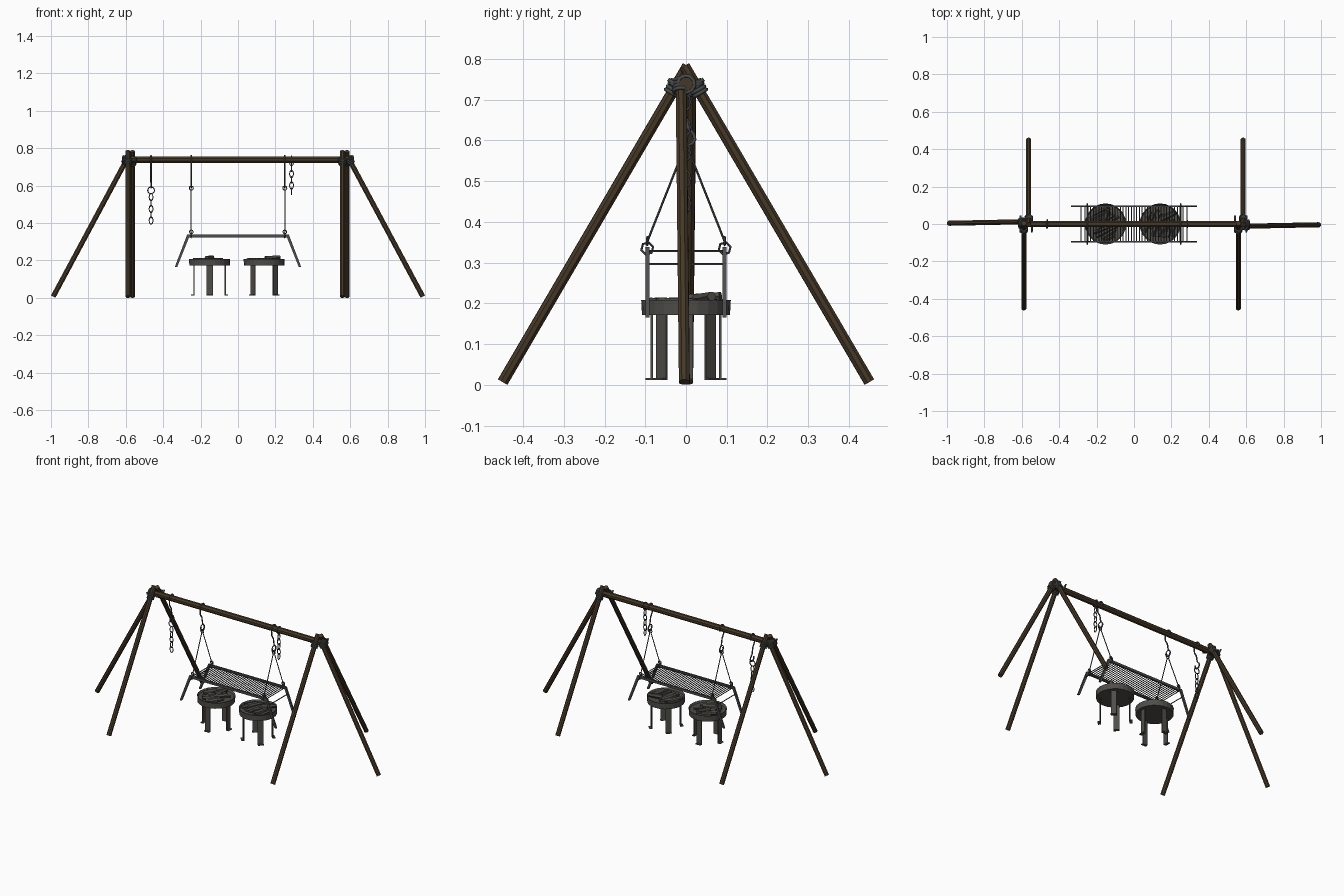
import bpy, bmesh, math, random
from mathutils import Vector, Matrix

if "Cube" in bpy.data.objects:
    bpy.data.objects.remove(bpy.data.objects["Cube"])
random.seed(4)

def mat(name, rgb):
    m = bpy.data.materials.new(name)
    m.diffuse_color = (*rgb, 1)
    m.use_nodes = True
    m.node_tree.nodes["Principled BSDF"].inputs["Base Color"].default_value = m.diffuse_color
    return m

WOOD = mat("dark wood", (0.060, 0.040, 0.020))
METAL = mat("dark metal", (0.070, 0.072, 0.070))
IRON = mat("bowl iron", (0.078, 0.075, 0.066))
ROPE = mat("grey rope", (0.062, 0.066, 0.066))
COAL = mat("charred logs", (0.066, 0.062, 0.053))

def finish(name, bm, material, smooth=False):
    bmesh.ops.recalc_face_normals(bm, faces=bm.faces[:])
    me = bpy.data.meshes.new(name)
    bm.to_mesh(me)
    bm.free()
    me.materials.append(material)
    if smooth:
        me.shade_smooth()
    ob = bpy.data.objects.new(name, me)
    bpy.context.collection.objects.link(ob)
    return ob

def sweep(bm, pts, r, sides=6, closed=False):
    """Round tube through points."""
    pts = [Vector(p) for p in pts]
    n = len(pts)
    rings, u = [], None
    for i, p in enumerate(pts):
        a = pts[i - 1] if (i or closed) else p
        b = pts[(i + 1) % n] if (i < n - 1 or closed) else p
        t = (b - a).normalized()
        if u is None:
            u = t.orthogonal()
        u = (u - t * u.dot(t)).normalized()
        v = t.cross(u)
        rings.append([bm.verts.new(p + r * (math.cos(q) * u + math.sin(q) * v))
                      for q in (2 * math.pi * (k + .5) / sides for k in range(sides))])
    for i in range(n if closed else n - 1):
        A, B = rings[i], rings[(i + 1) % n]
        for k in range(sides):
            j = (k + 1) % sides
            bm.faces.new((A[k], A[j], B[j], B[k]))
    if not closed:
        bm.faces.new(rings[0])
        bm.faces.new(rings[-1])

def loop(bm, c, axis, rx, ry, r, n=12, sides=5, up=None):
    """Closed ring or chain link around an axis; ry runs along 'up'."""
    axis = Vector(axis).normalized()
    v = Vector(up) if up else axis.orthogonal().normalized()
    u = axis.cross(v).normalized()
    c = Vector(c)
    sweep(bm, [c + u * rx * math.cos(2 * math.pi * k / n) + v * ry * math.sin(2 * math.pi * k / n)
               for k in range(n)], r, sides, True)

def box(bm, size, m):
    bmesh.ops.create_cube(bm, size=1, matrix=m @ Matrix.Diagonal((*size, 1)))

def pole(name, a, b, r):
    bm = bmesh.new()
    sweep(bm, [a, b], r, 8)
    finish(name, bm, WOOD)

# Wooden frame: beam, crossed legs, outer braces, lashings
pole("crossbeam", (-.62, 0, .738), (.62, 0, .738), .018)
for s, side in ((-1, "left"), (1, "right")):
    xf, xb = (-.589, -.564) if s < 0 else (.558, .583)
    legs = {"front_leg": ((xf, -.45, .007), (xf, .004, .783)),
            "back_leg": ((xb, .45, .007), (xb, -.004, .783)),
            "brace": ((s * .988, -s * .004, .007), (s * .592, -s * .012, .745))}
    bm = bmesh.new()
    for nm, (a, b) in legs.items():
        pole(f"{side}_{nm}", a, b, .0142)
        a, b = Vector(a), Vector(b)
        d = (b - a).normalized()
        back = .0 if nm == "brace" else .05
        for k in range(4):
            loop(bm, b - d * (back + .009 * k), d, .018, .018, .005, 10)
    for k in range(3):
        loop(bm, (s * (.538 + .075) - s * .009 * k, 0, .738), (1, 0, 0), .021, .021, .005, 10)
    # diagonal wraps binding the two legs and the beam
    for t in (-1, 1):
        sweep(bm, [(xf - .018, t * -.04, .742), (xf - .018, 0, .722), (xf - .018, t * .044, .75)], .005, 5)
        sweep(bm, [(xb + .018, t * -.04, .742), (xb + .018, 0, .722), (xb + .018, t * .044, .75)], .005, 5)
    finish(f"{side}_lashing", bm, ROPE, True)

# Hooks hung over the beam
def hook(bm, x, low):
    pts = [(x, .022 * math.cos(a), .739 + .022 * math.sin(a))
           for a in (math.radians(d) for d in range(-30, 181, 30))]
    pts += [(x, -.02, .70), (x, -.004, .675), (x, .004, low + .045)]
    pts += [(x, .0 - .018 * math.cos(a) + .004, low + .018 + .018 * math.sin(a))
            for a in (math.radians(d) for d in range(150, 391, 40))]
    sweep(bm, pts, .0042, 6)

bm = bmesh.new()
for x in (-.465, -.25, .25):
    hook(bm, x, .588)
finish("hooks", bm, METAL, True)

# Chains of alternating links
def chain(name, x, top, count, pitch=.031):
    bm = bmesh.new()
    for k in range(count):
        ax = (0, 1, 0) if k % 2 == 0 else (1, 0, 0)
        loop(bm, (x, 0, top - k * pitch), ax, .0105, .02, .0028, 10, 5, up=(0, 0, 1))
    finish(name, bm, METAL, True)

chain("left_chain", -.465, .538, 5)
chain("right_chain", .286, .725, 6)
bm = bmesh.new()
loop(bm, (-.465, 0, .575), (0, 1, 0), .018, .018, .003, 14)
loop(bm, (.286, 0, .738), (1, 0, 0), .021, .021, .003, 12)
finish("chain_rings", bm, METAL, True)

# Hanging rods and rings carrying the grill
bm = bmesh.new()
for x in (-.25, .25):
    loop(bm, (x, 0, .587), (0, 1, 0), .011, .011, .003, 10)
    loop(bm, (x, 0, .61), (1, 0, 0), .019, .019, .003, 8)
    for y in (-.095, .095):
        sweep(bm, [(x, y * .05, .58), (x, y * 1.0, .352)], .0028, 6)
        loop(bm, (x, y, .335), (1, 0, 0), .015, .015, .0032, 6)
        loop(bm, (x, y, .353), (0, 1, 0), .010, .010, .003, 8)
finish("hanger_rods", bm, METAL)

# Grill: side rails with sloping ends, cross bars, rungs
bm = bmesh.new()
h = .008
for y in (-.095, .095):
    prof = [(-.338, .165), (-.325, .165), (-.262, .323), (.262, .323), (.325, .165), (.338, .165),
            (.272, .338), (-.272, .338)]
    A = [bm.verts.new((x, y - .005, z)) for x, z in prof]
    B = [bm.verts.new((x, y + .005, z)) for x, z in prof]
    for idx in ((0, 1, 2, 7), (2, 3, 6, 7), (3, 4, 5, 6)):
        bm.faces.new([A[i] for i in idx])
        bm.faces.new([B[i] for i in idx][::-1])
    for i in range(8):
        j = (i + 1) % 8
        bm.faces.new((A[i], A[j], B[j], B[i]))
finish("grill_rails", bm, METAL)
bm = bmesh.new()
for k in range(37):
    x = -.261 + .0145 * k
    sweep(bm, [(x, -.095, .329), (x, .095, .329)], .0028, 5)
for x in (-.283, .283):
    sweep(bm, [(x, -.1, .297), (x, .1, .297)], .003, 6)
finish("grill_bars", bm, METAL)

# Two fire bowls: round tub, strap legs with feet, charred logs
for name, cx, turn in (("left", -.152, 0), ("right", .14, 45)):
    C = Matrix.Translation((cx, 0, 0))
    bm = bmesh.new()
    bmesh.ops.create_cone(bm, cap_ends=True, segments=24, radius1=.108, radius2=.11, depth=.037,
                          matrix=C @ Matrix.Translation((0, 0, .1905)))
    top = max(bm.faces, key=lambda f: f.calc_center_median().z)
    bmesh.ops.inset_region(bm, faces=[top], thickness=.007)
    bmesh.ops.translate(bm, verts=top.verts[:], vec=(0, 0, -.012))
    finish(f"{name}_bowl", bm, IRON)

    bm = bmesh.new()
    for q in range(4):
        R = C @ Matrix.Rotation(math.radians(turn + 90 * q), 4, 'Z')
        box(bm, (.006, .034, .162), R @ Matrix.Translation((.084, 0, .094)))
        box(bm, (.018, .034, .005), R @ Matrix.Translation((.090, 0, .0145)))
    finish(f"{name}_bowl_legs", bm, IRON)

    bm = bmesh.new()
    for k in range(9):
        yy = -.075 + .0188 * k
        half = math.sqrt(.094 ** 2 - yy ** 2)
        ln = half * random.uniform(1.1, 1.55)
        off = random.uniform(-1, 1) * (half - ln / 2) * .8
        M = (C @ Matrix.Rotation(math.radians(turn + 25), 4, 'Z') @ Matrix.Translation((off, yy, .203))
             @ Matrix.Rotation(random.uniform(-.18, .18), 4, 'Z') @ Matrix.Rotation(math.pi / 2, 4, 'Y')
             @ Matrix.Rotation(random.uniform(0, 2), 4, 'Z'))
        bmesh.ops.create_cone(bm, cap_ends=True, segments=5, radius1=.0115, radius2=.009, depth=ln, matrix=M)
    # raised split log on top
    M = (C @ Matrix.Translation((.0 if turn == 0 else .045, .045, .213)) @ Matrix.Rotation(math.radians(70 - turn), 4, 'Z')
         @ Matrix.Rotation(math.radians(84), 4, 'Y'))
    bmesh.ops.create_cone(bm, cap_ends=True, segments=6, radius1=.016, radius2=.012, depth=.085, matrix=M)
    finish(f"{name}_bowl_logs", bm, COAL)
